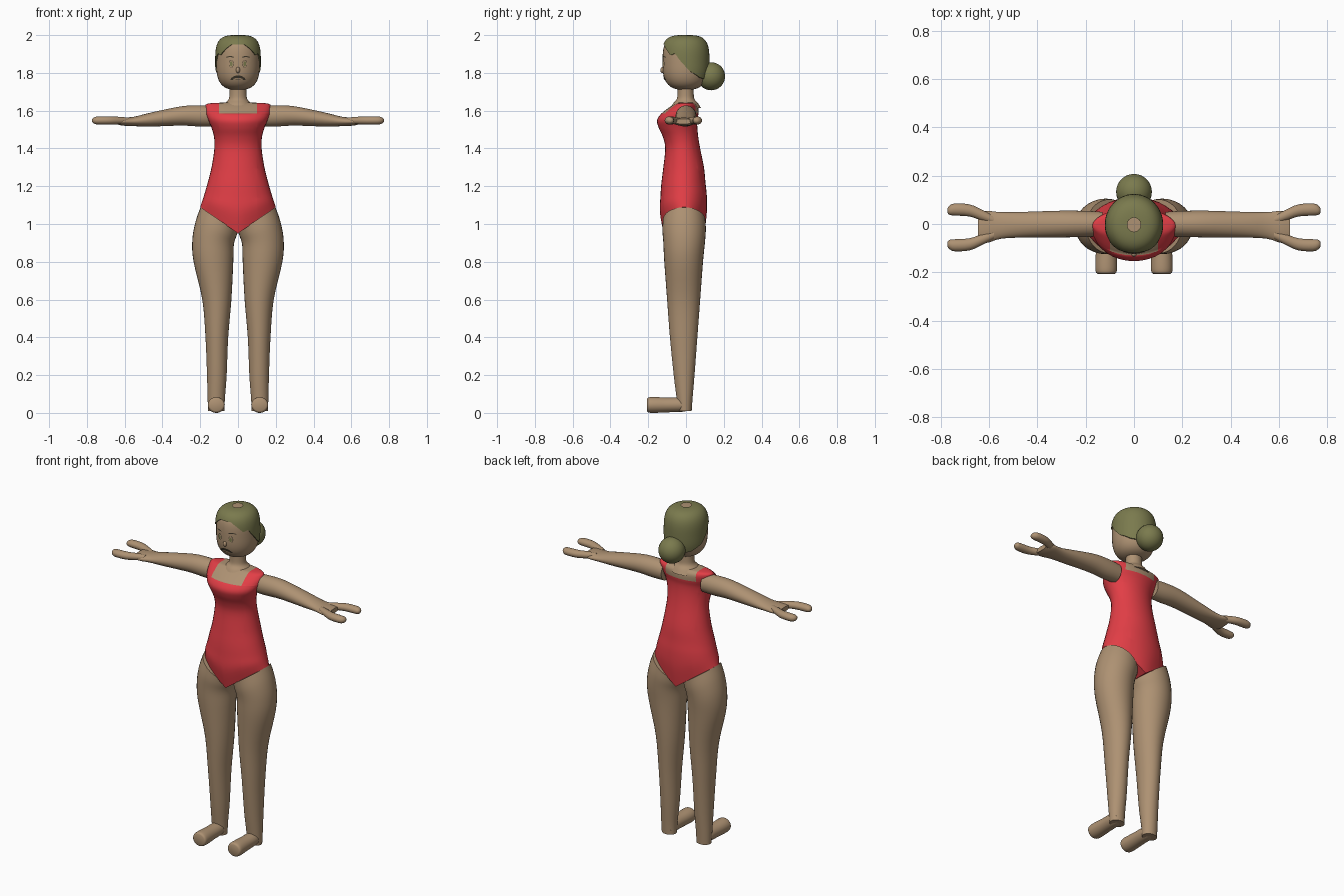
import bpy, bmesh, math
from mathutils import Vector

if "Cube" in bpy.data.objects:
    bpy.data.objects.remove(bpy.data.objects["Cube"])


def material(name, rgb):
    m = bpy.data.materials.new(name)
    m.diffuse_color = (*rgb, 1)
    m.use_nodes = True
    m.node_tree.nodes["Principled BSDF"].inputs["Base Color"].default_value = m.diffuse_color
    return m


SKIN = material("skin", (0.42, 0.285, 0.17))
RED = material("swimsuit red", (0.76, 0.048, 0.061))
HAIR = material("olive hair", (0.195, 0.195, 0.075))
DARK = material("dark brown", (0.05, 0.04, 0.025))
N = 32


def finish(name, bm, mats, angle=50):
    bmesh.ops.recalc_face_normals(bm, faces=bm.faces)
    me = bpy.data.meshes.new(name)
    bm.to_mesh(me)
    bm.free()
    for m in mats:
        me.materials.append(m)
    ob = bpy.data.objects.new(name, me)
    bpy.context.collection.objects.link(ob)
    bpy.ops.object.select_all(action='DESELECT')
    ob.select_set(True)
    bpy.context.view_layer.objects.active = ob
    bpy.ops.object.shade_smooth_by_angle(angle=math.radians(angle))
    return ob


def smooth_rows(rows, steps=4):
    """Catmull-Rom interpolation between section rows."""
    out = []
    for i in range(len(rows) - 1):
        p0, p1, p2 = rows[max(i - 1, 0)], rows[i], rows[i + 1]
        p3 = rows[min(i + 2, len(rows) - 1)]
        for s in range(steps):
            t = s / steps
            out.append([0.5 * (2 * b + (c - a) * t + (2 * a - 5 * b + 4 * c - d) * t * t
                               + (3 * b - a - 3 * c + d) * t ** 3)
                        for a, b, c, d in zip(p0, p1, p2, p3)])
    return out + [list(rows[-1])]


def loft(rings, caps=True):
    bm = bmesh.new()
    vs = [[bm.verts.new(p) for p in r] for r in rings]
    n = len(vs[0])
    for a, b in zip(vs, vs[1:]):
        for i in range(n):
            bm.faces.new((a[i], a[(i + 1) % n], b[(i + 1) % n], b[i]))
    if caps:  # strip caps follow folded end rings
        for r in (vs[0], vs[-1]):
            for i in range(n // 2):
                f = []
                for v in (r[i], r[i + 1], r[(n - i - 1) % n], r[(n - i) % n]):
                    if v not in f:
                        f.append(v)
                bm.faces.new(f)
    return bm


def ring(fn, n=N):
    return [Vector(fn(math.cos(2 * math.pi * i / n), math.sin(2 * math.pi * i / n))) for i in range(n)]


def ball(name, loc, r, mat, scale=(1, 1, 1)):
    bm = bmesh.new()
    bmesh.ops.create_uvsphere(bm, u_segments=28, v_segments=18, radius=r)
    for v in bm.verts:
        v.co = Vector(loc) + Vector(a * b for a, b in zip(v.co, scale))
    return finish(name, bm, [mat])


# Swimsuit torso: z, side rise, half width, front y, back y
torso = [(0.95, .70, .20, -.118, .098), (1.06, .35, .188, -.138, .11), (1.15, .1, .175, -.135, .11),
         (1.22, 0, .16, -.13, .103), (1.3, 0, .14, -.12, .095), (1.4, 0, .125, -.11, .075),
         (1.46, 0, .127, -.122, .065), (1.51, 0, .14, -.145, .06), (1.55, 0, .157, -.153, .06),
         (1.585, 0, .17, -.13, .066), (1.62, 0, .173, -.085, .064), (1.638, 0, .157, -.055, .05),
         (1.643, 0, .06, -.045, .04)]
bm = loft([ring(lambda c, s: (w * c, (y0 + y1) / 2 + (y1 - y0) / 2 * s, z + k * w * abs(c)))
           for z, k, w, y0, y1 in smooth_rows(torso)])
for co, no in (((.1, 0, 0), (1, 0, 0)), ((-.1, 0, 0), (1, 0, 0)), ((0, 0, 1.585), (0, 0, 1))):
    bmesh.ops.bisect_plane(bm, geom=bm.verts[:] + bm.edges[:] + bm.faces[:],
                           plane_co=co, plane_no=no)
for f in bm.faces:  # bare chest and upper back between the straps
    c = f.calc_center_median()
    f.material_index = int(c.z > 1.585 and abs(c.x) < .1)
finish("swimsuit_torso", bm, [RED, SKIN])

# Neck
neck = [(1.615, .085), (1.64, .068), (1.66, .05), (1.69, .045), (1.75, .045)]
finish("neck", loft([ring(lambda c, s: (r * c, -.002 + r * .95 * s, z))
                     for z, r in smooth_rows(neck)]), [SKIN])

# Limb sections
leg = [(1.022, .68, .1, .098, -.122, .102), (.97, .35, .118, .108, -.125, .105),
       (.9, .1, .132, .11, -.12, .1), (.8, 0, .13, .105, -.115, .09), (.6, 0, .112, .077, -.1, .075),
       (.4, 0, .112, .06, -.085, .06), (.2, 0, .112, .052, -.065, .045),
       (.08, 0, .115, .046, -.05, .035), (.01, 0, .115, .043, -.042, .03)]
foot = [(.022, .04, .03, .025), (-.02, .043, .04, .037), (-.1, .042, .042, .039),
        (-.17, .042, .045, .042), (-.198, .042, .043, .04), (-.206, .042, .035, .032)]
arm = [(.13, 0, 1.57, .05, .053), (.2, 0, 1.572, .054, .056), (.3, 0, 1.572, .055, .051),
       (.46, -.003, 1.553, .053, .037), (.55, -.006, 1.543, .055, .025),
       (.61, -.012, 1.542, .066, .021), (.645, -.014, 1.543, .055, .014)]
finger = [(.58, .03, .018), (.63, .051, .023), (.68, .07, .025), (.74, .074, .025),
          (.763, .071, .019), (.772, .07, .008)]

for side, sx in (("left", 1), ("right", -1)):
    finish(side + "_leg", loft([ring(lambda c, s: (sx * (cx + w * c), (y0 + y1) / 2 + (y1 - y0) / 2 * s,
                                                   z + k * w * c))
                                for z, k, cx, w, y0, y1 in smooth_rows(leg)]), [SKIN])
    finish(side + "_foot", loft([ring(lambda c, s: (sx * .115 + w * c, y, cz + h * s))
                                 for y, cz, w, h in smooth_rows(foot)]), [SKIN])
    finish(side + "_arm", loft([ring(lambda c, s: (sx * x, cy + w * c, cz + h * s))
                                for x, cy, cz, w, h in smooth_rows(arm)]), [SKIN])
    for tag, sy in (("back", 1), ("front", -1)):
        finish(side + "_" + tag + "_finger",
               loft([ring(lambda c, s: (sx * x, -.014 + sy * off + r * c, 1.548 + r * .85 * s), 16)
                     for x, off, r in smooth_rows(finger, 3)]), [SKIN])

# Head: rounded-block profile
ZC, CY, RX, RY = 1.85, -.003, .115, .121


def profile(z, scale=1):
    d = (z - ZC) / scale
    t, p = (d / .143, 3.5) if d > 0 else (-d / .14, 2.8)
    return scale * max(0, 1 - t ** p) ** (1 / p)


heights = [ZC - .0025 + .1375 * .999 * -math.cos(math.pi * i / 30) if i < 15 else
           ZC + .143 * .999 * -math.cos(math.pi * i / 30) for i in range(31)]
finish("head", loft([ring(lambda c, s: (RX * profile(z) * c, CY + RY * profile(z) * s, z))
                     for z in heights]), [SKIN])

# Hair cap with a wavy hairline: degrees from the front, height
hairline = [(0, 1.95), (18, 1.95), (35, 1.925), (52, 1.892), (64, 1.905), (75, 1.87), (100, 1.81),
            (130, 1.775), (180, 1.755)]


def hair_z(c, s):
    a = math.degrees(abs(math.atan2(c, -s)))
    for (a0, z0), (a1, z1) in zip(hairline, hairline[1:]):
        if a <= a1 + 1e-6:
            return z0 + (z1 - z0) * (a - a0) / (a1 - a0)
    return hairline[-1][1]


def hair_point(c, s, t, scale):
    z0 = hair_z(c, s)
    z = z0 + (1.9999 - z0) * math.sin(t * math.pi / 2)
    r = profile(z, 1.05) * scale
    return (RX * r * c, CY + RY * r * s, z)


rings = [ring(lambda c, s: hair_point(c, s, 0, .93), 64)]
rings += [ring(lambda c, s: hair_point(c, s, i / 18, 1), 64) for i in range(19)]
finish("hair_cap", loft(rings, False), [HAIR])
ball("hair_bun", (0, .133, 1.782), .074, HAIR)


# Face details: thin plates following the face
def plate(name, cx, cz, rx, rz, mat, lift, bend=0):
    bm = bmesh.new()
    pts = []
    for i in range(20):
        a = 2 * math.pi * i / 20
        x = cx + rx * math.cos(a)
        z = cz + rz * math.sin(a) - bend * math.cos(a) ** 2
        r = profile(z)
        pts.append(bm.verts.new((x, CY - RY * math.sqrt(max(0, r * r - (x / RX) ** 2)) - lift, z)))
    for i in range(10):  # strips between upper and lower edge
        f = []
        for v in (pts[i], pts[i + 1], pts[(19 - i) % 20], pts[(20 - i) % 20]):
            if v not in f:
                f.append(v)
        bm.faces.new(f)
    ob = finish(name, bm, [mat])
    if ob.data.polygons[4].normal.y > 0:
        ob.data.flip_normals()


for side, sx in (("left", 1), ("right", -1)):
    plate(side + "_eye_outline", sx * .036, 1.848, .013, .021, DARK, .002)
    plate(side + "_eye_white", sx * .036, 1.848, .011, .019, SKIN, .0035)
    plate(side + "_iris", sx * .036, 1.848, .007, .013, HAIR, .005)
    plate(side + "_brow", sx * .042, 1.886, .022, .003, DARK, .002, .003)
plate("mouth", 0, 1.775, .04, .012, DARK, .002, .010)
plate("lips", 0, 1.769, .028, .005, SKIN, .004, .004)
ball("nose", (0, -.124, 1.815), .012, SKIN, (.9, 1, 1.3))
